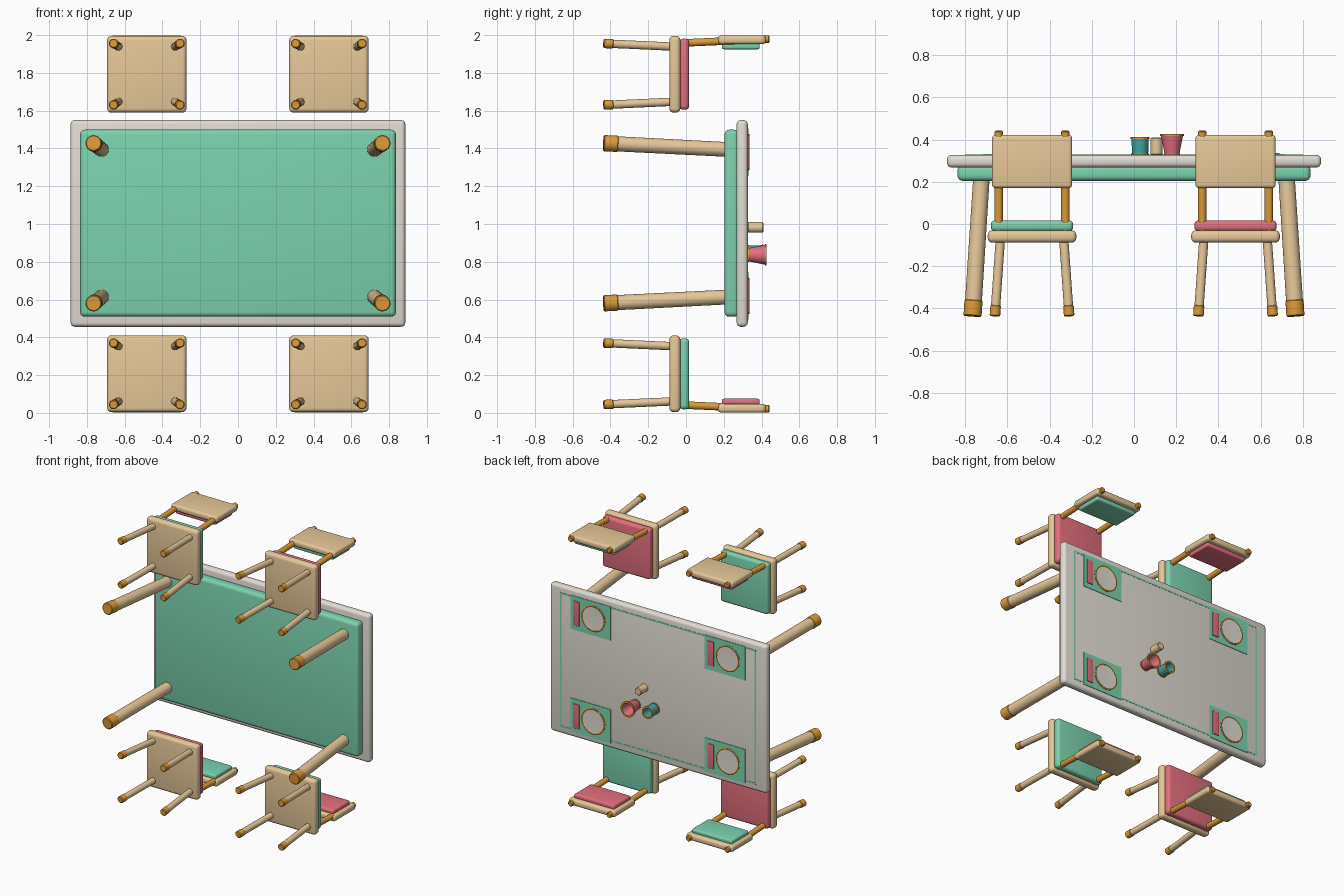
import bpy, bmesh, math
from mathutils import Vector

if "Cube" in bpy.data.objects:
    bpy.data.objects.remove(bpy.data.objects["Cube"])

MID = 1.0  # height of the symmetry plane of the whole set


def mat(name, r, g, b):
    m = bpy.data.materials.new(name)
    m.diffuse_color = (r, g, b, 1)
    m.use_nodes = True
    m.node_tree.nodes["Principled BSDF"].inputs["Base Color"].default_value = m.diffuse_color
    return m


WOOD = mat("light wood", 0.80, 0.58, 0.32)
ORANGE = mat("dark wood", 0.72, 0.33, 0.04)
GREEN = mat("mint", 0.20, 0.65, 0.43)
PINK = mat("pink", 0.78, 0.16, 0.21)
CREAM = mat("cream", 0.76, 0.72, 0.65)
TEAL = mat("teal", 0.05, 0.37, 0.38)


def finish(bm, name, material):
    bmesh.ops.recalc_face_normals(bm, faces=bm.faces)
    me = bpy.data.meshes.new(name)
    bm.to_mesh(me)
    bm.free()
    me.materials.append(material)
    ob = bpy.data.objects.new(name, me)
    bpy.context.collection.objects.link(ob)
    bpy.ops.object.select_all(action='DESELECT')
    bpy.context.view_layer.objects.active = ob
    ob.select_set(True)
    bpy.ops.object.shade_smooth_by_angle(angle=math.radians(35))
    return ob


def slab(name, xr, yr, zr, material, bevel=0.0):
    bm = bmesh.new()
    bmesh.ops.create_cube(bm, size=1)
    for v in bm.verts:
        v.co = [(a + b) / 2 + c * (b - a) for (a, b), c in zip((xr, yr, zr), v.co)]
    if bevel:
        bmesh.ops.bevel(bm, geom=bm.edges[:], offset=bevel, segments=4,
                        profile=0.5, affect='EDGES')
    return finish(bm, name, material)


def lathe(name, base, axis, profile, material, sides=32):
    """Spin a (radius, distance along axis) profile around an axis."""
    bm = bmesh.new()
    turn = Vector((0, 0, 1)).rotation_difference(Vector(axis))
    rings = []
    for r, h in profile:
        n = 1 if r == 0 else sides
        rings.append([bm.verts.new(Vector(base) + turn @ Vector(
            (r * math.cos(2 * math.pi * i / n), r * math.sin(2 * math.pi * i / n), h)))
            for i in range(n)])
    for a, b in zip(rings, rings[1:]):
        for i in range(sides):
            j = (i + 1) % sides
            q = [a[i % len(a)], a[j % len(a)], b[j % len(b)], b[i % len(b)]]
            bm.faces.new(list(dict.fromkeys(q)))
    return finish(bm, name, material)


def rod(name, a, b, ra, rb, material, bevel=0.005):
    a, b = Vector(a), Vector(b)
    L = (b - a).length
    return lathe(name, a, b - a, [(0, 0), (ra - bevel, 0), (ra, bevel), (rb, L - bevel),
                                  (rb - bevel, L), (0, L)], material, 24)


def leg(name, foot, top, r_foot, r_top, sock):
    """Splayed wooden leg with a dark foot cap."""
    foot, top = Vector(foot), Vector(top)
    d = (top - foot).normalized()
    rod(name, foot + d * sock * 0.5, top, r_foot - 0.003, r_top, WOOD)
    rod(name + "_foot", foot, foot + d * sock, r_foot, r_foot, ORANGE)


def span(c, h):
    return (c - h, c + h)


# Table: top, apron and legs
slab("table_top", span(0, .886), (.268, .327), span(MID + .003, .547), CREAM, .022)
slab("table_apron", span(0, .836), (.204, .28), span(MID + .004, .495), GREEN, .025)
for sx in (-1, 1):
    for sz in (-1, 1):
        leg("table_leg", (sx * .765, -.437, MID + .004 + sz * .424),
            (sx * .722, .23, MID + .004 + sz * .39), .043, .039, .078)


# Inlaid border line on the table top
for s in (-1, 1):
    slab("border_long", span(0, .80), (.32, .3285), span(MID + .003 + s * .492, .006), GREEN)
    slab("border_short", span(s * .795, .006), (.32, .3285), span(MID + .003, .49), GREEN)

# Place settings: mat, napkin, plate with rim
for cx in (-.55, .55):
    for cz in (MID - .38, MID + .38):
        slab("place_mat", span(cx, .165), (.322, .331), span(cz, .125), GREEN)
        slab("napkin", span(cx + .115, .025), (.328, .337), span(cz, .09), PINK, .002)
        p = (cx - .025, .328, cz)
        lathe("plate", p, (0, 1, 0), [(0, 0), (.088, 0), (.088, .007), (.06, .006),
                                      (0, .006)], CREAM, 40)
        lathe("plate_rim", p, (0, 1, 0), [(.085, 0), (.096, 0), (.097, .006), (.091, .009),
                                          (.085, .007), (.085, 0)], ORANGE, 40)


def cup(name, x, z, r0, r1, h, material):
    """Hollow cup with a dark lip and base ring."""
    p = (x, .326, z)
    lathe(name, p, (0, 1, 0), [(0, 0), (r0, 0), (r1, h), (r1 - .007, h),
                               (r0 - .007, .01), (0, .01)], material)
    lathe(name + "_lip", p, (0, 1, 0), [(r1 - .008, h - .005), (r1 + .004, h - .005),
          (r1 + .004, h + .003), (r1 - .008, h + .003), (r1 - .008, h - .005)], ORANGE)
    lathe(name + "_base", p, (0, 1, 0), [(r0 - .004, 0), (r0 + .004, 0), (r0 + .005, .008),
                                         (r0 - .004, .008), (r0 - .004, 0)], ORANGE)


# Cups and shaker
cup("pink_cup", .18, .837, .034, .053, .097, PINK)
cup("teal_cup", .029, .847, .038, .041, .082, TEAL)
rod("shaker", (.107, .326, .982), (.107, .41, .982), .028, .028, WOOD)


# Chairs: sz is the side the backrest faces away to
def chair(cx, sz, seat_mat, back_mat):
    cz = MID + sz * .793

    def zr(a, b):
        return tuple(sorted((MID + sz * a, MID + sz * b)))

    slab("chair_seat", span(cx, .21), (-.088, -.03), span(cz, .203), WOOD, .022)
    slab("seat_cushion", span(cx, .195), (-.035, .017), span(cz, .188), seat_mat, .02)
    slab("chair_back", span(cx, .19), (.17, .422), zr(.952, .999), WOOD, .017)
    slab("back_cushion", span(cx, .165), (.19, .39), zr(.925, .958), back_mat, .011)
    for sx in (-1, 1):
        rod("back_post", (cx + sx * .158, -.045, MID + sz * .957),
            (cx + sx * .158, .442, MID + sz * .979), .02, .02, ORANGE)
        for s in (-1, 1):
            leg("chair_leg", (cx + sx * .176, -.437, cz + s * .163),
                (cx + sx * .15, -.07, cz + s * .146), .025, .022, .053)


for cx in (-.483, .481):
    for sz in (-1, 1):
        colours = (GREEN, PINK) if (cx * sz < 0) else (PINK, GREEN)
        chair(cx, sz, *colours)
